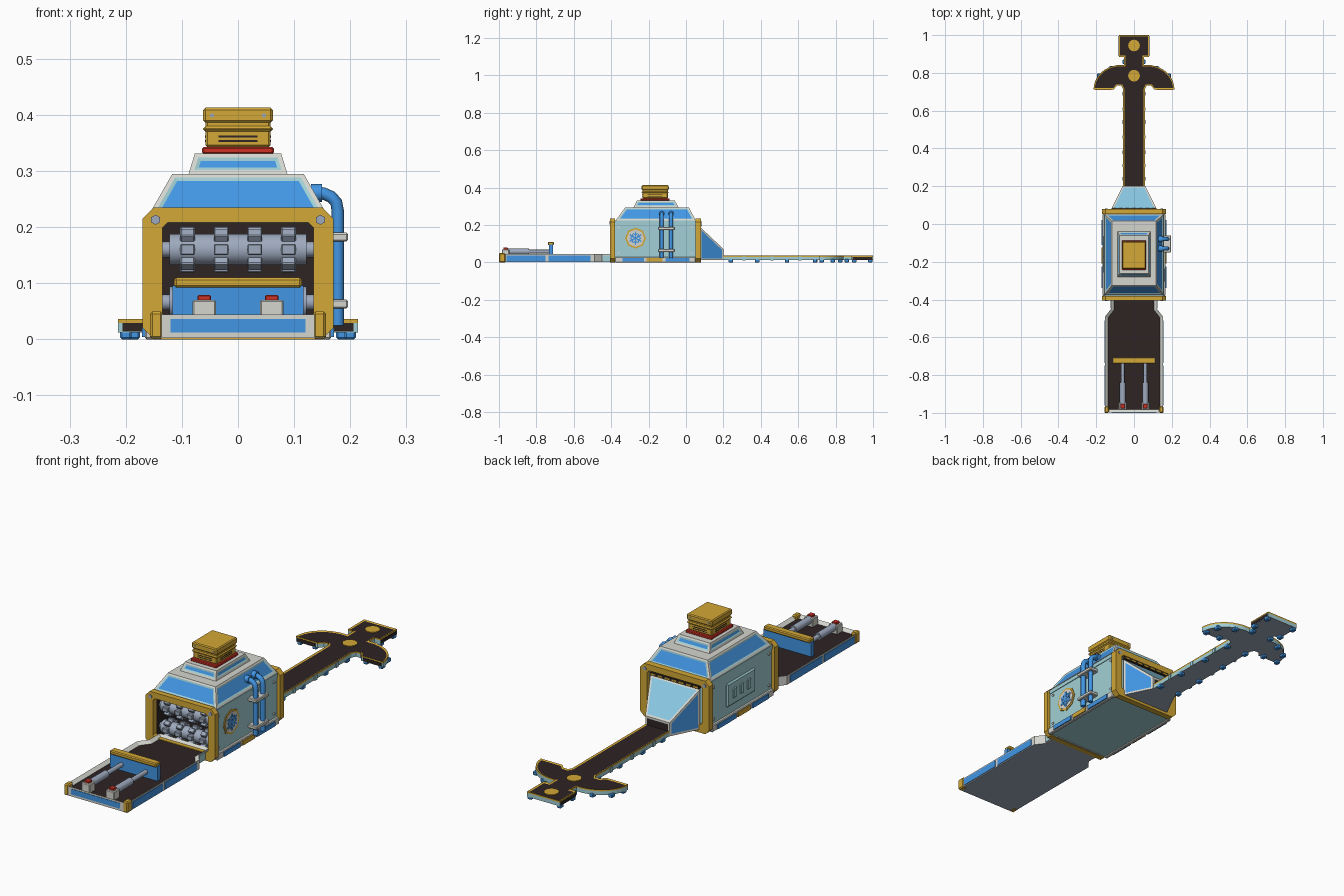
import bpy, bmesh, math
from mathutils import Matrix, Vector

if "Cube" in bpy.data.objects:
    bpy.data.objects.remove(bpy.data.objects["Cube"])


def material(name, rgb):
    lin = [((c / 255 + 0.055) / 1.055) ** 2.4 for c in rgb] + [1]
    m = bpy.data.materials.new(name)
    m.use_nodes = True
    m.diffuse_color = lin
    m.node_tree.nodes["Principled BSDF"].inputs["Base Color"].default_value = lin
    return m


gold = material("gold", (212, 168, 54))
blue = material("blue", (66, 150, 228))
pale = material("pale teal", (162, 208, 214))
sky = material("sky blue", (138, 200, 226))
white = material("off white", (214, 214, 208))
dark = material("dark brown", (46, 36, 36))
red = material("red", (205, 50, 38))
steel = material("steel", (158, 170, 190))


def finish(name, bm, mats):
    bmesh.ops.recalc_face_normals(bm, faces=bm.faces)
    me = bpy.data.meshes.new(name)
    bm.to_mesh(me)
    bm.free()
    for m in mats:
        me.materials.append(m)
    ob = bpy.data.objects.new(name, me)
    bpy.context.collection.objects.link(ob)
    return ob


def box(name, x, y, z, mat, bevel=0, turn=None):
    """Box from (low, high) ranges, optionally bevelled and transformed."""
    bm = bmesh.new()
    bmesh.ops.create_cube(bm, size=1)
    for v in bm.verts:
        v.co = [r[0] + (c + 0.5) * (r[1] - r[0]) for r, c in zip((x, y, z), v.co)]
    if bevel:
        bmesh.ops.bevel(bm, geom=bm.edges[:], offset=bevel, segments=1, affect='EDGES')
    if turn:
        bm.transform(turn)
    return finish(name, bm, [mat])


def pair(name, x, y, z, mat, bevel=0):
    box("left_" + name, x, y, z, mat, bevel)
    box("right_" + name, (-x[1], -x[0]), y, z, mat, bevel)


def cyl(name, a, b, r, mat, sides=16, smooth=True):
    a, b = Vector(a), Vector(b)
    bm = bmesh.new()
    rot = (b - a).to_track_quat('Z', 'Y').to_matrix().to_4x4()
    bmesh.ops.create_cone(bm, cap_ends=True, segments=sides, radius1=r, radius2=r,
                          depth=(b - a).length, matrix=Matrix.Translation((a + b) / 2) @ rot)
    ob = finish(name, bm, [mat])
    if smooth:
        for p in ob.data.polygons:
            p.use_smooth = len(p.vertices) == 4
    return ob


def loft(loops, closed=False):
    bm = bmesh.new()
    rows = [[bm.verts.new(p) for p in loop] for loop in loops]
    n = len(rows[0])
    for k in range(len(rows) if closed else len(rows) - 1):
        a, b = rows[k], rows[(k + 1) % len(rows)]
        for i in range(n):
            bm.faces.new((a[i], a[(i + 1) % n], b[(i + 1) % n], b[i]))
    if not closed:
        bm.faces.new(rows[0])
        bm.faces.new(rows[-1])
    bmesh.ops.recalc_face_normals(bm, faces=bm.faces)
    return bm


def inset(bm, faces, width, index, depth=0):
    bmesh.ops.inset_individual(bm, faces=faces, thickness=width, depth=depth, use_even_offset=True)
    for f in faces:
        f.material_index = index


def rect(hx, y0, y1, z):
    return [(-hx, y0, z), (hx, y0, z), (hx, y1, z), (-hx, y1, z)]


def octagon(hx, z0, z1, c, y):
    half = [(hx - c, z0), (hx, z0 + c), (hx, z1 - c), (hx - c, z1)]
    return [(x, y, z) for x, z in half] + [(-x, y, z) for x, z in reversed(half)]


def slab(name, half, z0, z1, rim, side, rim_mat, floor_drop):
    """Mirrored outline, raised rim, dark sunken floor and steel underside."""
    pts = half + [(-x, y) for x, y in reversed(half)]
    bm = loft([[(x, y, z) for x, y in pts] for z in (z0, z1)])
    top = [f for f in bm.faces if f.normal.z > 0.9]
    for f in bm.faces:
        f.material_index = 3 if f.normal.z < -0.9 else 0
    top[0].material_index = 1
    bmesh.ops.inset_region(bm, faces=top, thickness=rim, use_even_offset=True)
    top[0].material_index = 2
    for v in top[0].verts:
        v.co.z -= floor_drop
    return finish(name, bm, [side, rim_mat, dark, steel])


# Main housing with a dark cavity open to the front
bm = loft([rect(0.155, -0.385, 0.065, 0.005), rect(0.155, -0.385, 0.065, 0.225)])
front = [f for f in bm.faces if f.normal.y < -0.9]
inset(bm, front, 0.018, 1)
cavity = bmesh.ops.extrude_face_region(bm, geom=front)
for v in [g for g in cavity["geom"] if isinstance(g, bmesh.types.BMVert)]:
    v.co.y += 0.15
for f in bm.faces:
    if f.calc_center_median().y > -0.384 and all(abs(v.co.x) < 0.15 for v in f.verts):
        f.material_index = 1
bmesh.ops.delete(bm, geom=[f for f in front if f.is_valid], context='FACES_ONLY')
finish("housing", bm, [pale, dark])

# Gold end frames
for name, y0, y1 in (("front_frame", -0.405, -0.38), ("back_frame", 0.052, 0.08)):
    loops = [octagon(0.17, 0, 0.235, 0.02, y) for y in (y0, y1)]
    loops += [octagon(0.135, 0.035, 0.208, 0.01, y) for y in (y1, y0)]
    finish(name, loft(loops, closed=True), [gold])
    yb = y0 if y0 < 0 else y1
    for s in (-1, 1):
        cyl("frame_bolt", (s * 0.147, yb - 0.003, 0.213), (s * 0.147, yb + 0.003, 0.213),
            0.009, steel, 6, False)
box("back_vent", (-0.12, 0.12), (0.06, 0.082), (0.192, 0.204), dark)
for i in range(7):
    x = -0.105 + i * 0.035
    box("vent_slat", (x - 0.012, x + 0.012), (0.07, 0.084), (0.194, 0.202), gold)

# Skirt with coloured plates, on both long sides
pair("skirt", (0.15, 0.166), (-0.38, 0.052), (0, 0.03), white, 0.003)
for y0, y1, m in ((-0.34, -0.225, blue), (-0.21, -0.125, gold), (-0.11, 0.02, blue)):
    pair("skirt_plate", (0.16, 0.171), (y0, y1), (0.004, 0.024), m)
pair("top_trim", (0.15, 0.158), (-0.38, 0.052), (0.205, 0.222), pale)
for y in (-0.36, 0.03):
    for z in (0.05, 0.19):
        for s in (-1, 1):
            cyl("side_bolt", (s * 0.15, y, z), (s * 0.159, y, z), 0.006, white, 8, False)

# Stepped roof: white edges, pale border, blue panels
for name, low, high in (
        ("roof", rect(0.157, -0.375, 0.052, 0.225), rect(0.117, -0.325, 0.015, 0.295)),
        ("upper_roof", rect(0.088, -0.28, -0.04, 0.295), rect(0.077, -0.262, -0.06, 0.331))):
    bm = loft([low, high])
    sides = [f for f in bm.faces if abs(f.normal.z) < 0.95]
    inset(bm, sides, 0.008, 1)
    inset(bm, sides, 0.006, 2, -0.002)
    finish(name, bm, [white, pale, blue])

# Chimney
box("collar", (-0.064, 0.064), (-0.243, -0.087), (0.33, 0.343), red, 0.003)
box("chimney", (-0.058, 0.058), (-0.233, -0.097), (0.342, 0.405), gold, 0.004)
for z0, z1 in ((0.37, 0.38), (0.386, 0.413)):
    box("chimney_band", (-0.062, 0.062), (-0.237, -0.093), (z0, z1), gold, 0.004)
for z in (0.352, 0.360):
    box("front_slit", (-0.035, 0.035), (-0.234, -0.096), (z, z + 0.003), dark)
    box("side_slit", (-0.059, 0.059), (-0.205, -0.125), (z, z + 0.003), dark)
for x in (-0.046, 0.046):
    cyl("chimney_bolt", (x, -0.239, 0.399), (x, -0.091, 0.399), 0.004, steel, 6, False)

# Toothed rollers
for z in (0.16, 0.066):
    c = Vector((0, -0.345, z))
    cyl("roller", c - Vector((0.122, 0, 0)), c + Vector((0.122, 0, 0)), 0.028, steel, 20)
    cyl("roller_axle", c - Vector((0.136, 0, 0)), c + Vector((0.136, 0, 0)), 0.014, steel, 12)
    for k in range(7):
        turn = Matrix.Translation(c) @ Matrix.Rotation(k * math.tau / 7, 4, 'X')
        for x in (-0.09, -0.03, 0.03, 0.09):
            box("roller_tooth", (x - 0.013, x + 0.013), (-0.04, -0.02), (-0.01, 0.01), steel, 0.002, turn)

# Twin pipes and clamps on the left side
for y in (-0.13, -0.08):
    cu = bpy.data.curves.new("pipe", 'CURVE')
    cu.dimensions = '3D'
    cu.bevel_depth, cu.bevel_resolution, cu.use_fill_caps = 0.011, 2, True
    path = [(0.125, 0.262), (0.152, 0.26), (0.166, 0.254), (0.175, 0.244), (0.178, 0.228), (0.178, 0.025)]
    sp = cu.splines.new('POLY')
    sp.points.add(len(path) - 1)
    for p, (x, z) in zip(sp.points, path):
        p.co = (x, y, z, 1)
    cu.materials.append(blue)
    pipe = bpy.data.objects.new("pipe", cu)
    bpy.context.collection.objects.link(pipe)
    cyl("pipe_collar", (0.13, y, 0.261), (0.15, y, 0.261), 0.016, blue, 12)
for z in (0.063, 0.182):
    box("pipe_clamp", (0.15, 0.196), (-0.15, -0.06), (z - 0.008, z + 0.008), white, 0.003)

# Snowflake roundel on the left side
ey, ez = -0.27, 0.13
cyl("roundel_rim", (0.15, ey, ez), (0.158, ey, ez), 0.056, gold, 8, False)
cyl("roundel_face", (0.15, ey, ez), (0.16, ey, ez), 0.047, white, 8, False)
for k in range(6):
    turn = Matrix.Translation((0.157, ey, ez)) @ Matrix.Rotation(k * math.tau / 6, 4, 'X')
    box("snowflake_arm", (0, 0.005), (-0.004, 0.004), (0, 0.036), blue, 0, turn)
    for s in (-1, 1):
        twig = turn @ Matrix.Translation((0, 0, 0.016)) @ Matrix.Rotation(s * 0.9, 4, 'X')
        box("snowflake_twig", (0, 0.0048), (-0.003, 0.003), (0, 0.015), blue, 0, twig)

# Access hatch on the right side
box("hatch", (-0.162, -0.15), (-0.26, -0.06), (0.065, 0.17), pale, 0.006)
for y in (-0.21, -0.16, -0.11):
    box("hatch_handle", (-0.167, -0.155), (y - 0.012, y + 0.012), (0.095, 0.14), pale, 0.003)

# Outlet chute
bm = loft([[(-0.122, 0.075, 0.012), (0.122, 0.075, 0.012), (0.122, 0.075, 0.19), (-0.122, 0.075, 0.19)],
           [(-0.06, 0.2, 0.012), (0.06, 0.2, 0.012), (0.06, 0.2, 0.072), (-0.06, 0.2, 0.072)]])
for f in [f for f in bm.faces if f.normal.y > -0.9]:
    n = f.normal
    if n.z < -0.9:
        f.material_index = 4
    else:
        inset(bm, [f], 0.009, 3 if n.y > 0.95 else 1 if n.z > 0.3 else 2)
finish("chute", bm, [white, sky, blue, dark, steel])

# Rear conveyor: straight run, crescent and head
arc = [(0.07 + 0.144 * math.cos(t * math.pi / 20), 0.712 + 0.13 * math.sin(t * math.pi / 20)) for t in range(10)]
half = [(0.058, 0.15), (0.058, 0.715), (0.067, 0.732), (0.09, 0.732), (0.108, 0.712)] + arc
half += [(0.08, 0.842), (0.052, 0.842), (0.052, 0.885), (0.08, 0.885), (0.08, 1.0)]
slab("conveyor_body", half, 0.012, 0.029, 0.004, pale, pale, 0)
slab("conveyor_belt", half, 0.029, 0.036, 0.007, gold, gold, 0.003)
pair("crescent_end", (0.118, 0.206), (0.710, 0.714), (0.014, 0.029), dark)
pair("head_end", (0.077, 0.082), (0.89, 0.995), (0.014, 0.029), dark)
for y in (0.785, 0.945):
    cyl("belt_marker", (0, y, 0.03), (0, y, 0.036), 0.031, gold, 16)
for x, y in ((0.05, 0.24), (0.05, 0.38), (0.05, 0.54), (0.05, 0.69), (0.2, 0.725),
             (0.125, 0.725), (0.185, 0.785), (0.12, 0.825), (0.05, 0.86), (0.072, 0.9), (0.072, 0.985)):
    pair("conveyor_foot", (x - 0.01, x + 0.01), (y - 0.012, y + 0.012), (0, 0.018), blue, 0.003)
for y in (0.31, 0.46, 0.61):
    pair("conveyor_bracket", (0.054, 0.062), (y - 0.008, y + 0.008), (0.01, 0.032), pale)

# Front feed tray
slab("feed_tray", [(0.153, -0.998), (0.153, -0.49), (0.122, -0.45), (0.122, -0.375)],
     0.002, 0.044, 0.016, white, white, 0.012)
box("tray_front_panel", (-0.12, 0.12), (-1.0, -0.99), (0.012, 0.036), blue)
for y0, y1 in ((-0.96, -0.75), (-0.735, -0.51)):
    pair("tray_side_panel", (0.148, 0.156), (y0, y1), (0.006, 0.037), blue)
pair("tray_neck_panel", (0.118, 0.125), (-0.447, -0.405), (0.006, 0.038), pale)
pair("tray_corner", (0.133, 0.157), (-1.0, -0.965), (0, 0.05), gold, 0.005)

# Pusher plate with its rods and switch blocks
box("pusher", (-0.117, 0.117), (-0.733, -0.712), (0.032, 0.096), blue)
box("pusher_cap", (-0.114, 0.114), (-0.739, -0.706), (0.092, 0.11), gold, 0.004)
for x in (-0.06, 0.06):
    cyl("ram_sleeve", (x, -0.96, 0.058), (x, -0.84, 0.058), 0.016, steel)
    cyl("ram_rod", (x, -0.85, 0.058), (x, -0.73, 0.058), 0.01, steel)
    box("switch_block", (x - 0.021, x + 0.021), (-0.985, -0.945), (0.03, 0.07), white, 0.003)
    box("switch_button", (x - 0.012, x + 0.012), (-0.977, -0.953), (0.068, 0.079), red, 0.002)
